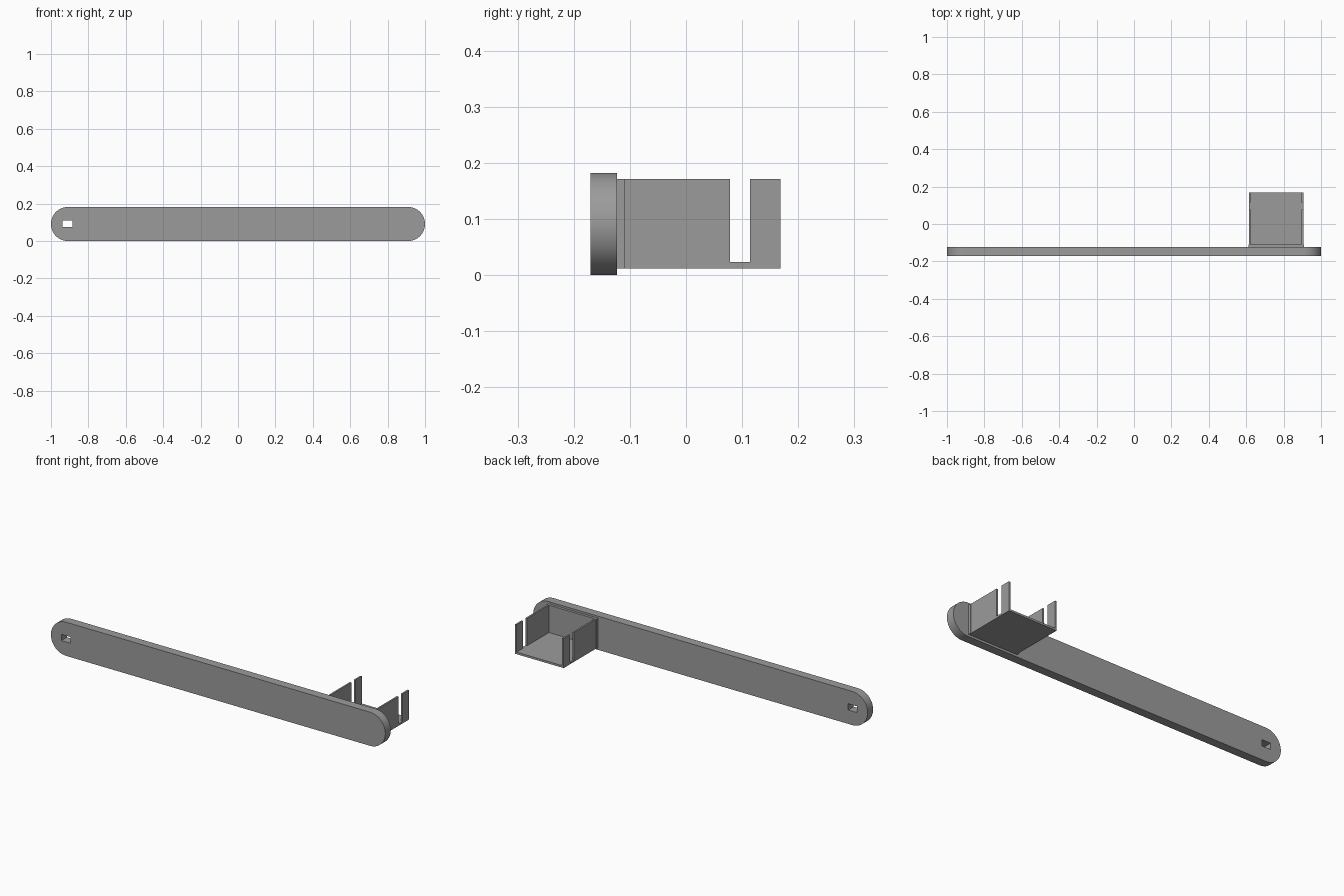
import bpy, bmesh, math
from mathutils import Vector

if "Cube" in bpy.data.objects:
    bpy.data.objects.remove(bpy.data.objects["Cube"])

grey = bpy.data.materials.new("plain grey")
grey.diffuse_color = (0.33, 0.33, 0.33, 1)
grey.use_nodes = True
grey.node_tree.nodes["Principled BSDF"].inputs["Base Color"].default_value = grey.diffuse_color


def prism(name, profile, offset):
    """Extrude a closed outline of 3D points along offset."""
    bm = bmesh.new()
    face = bm.faces.new([bm.verts.new(p) for p in profile])
    ext = bmesh.ops.extrude_face_region(bm, geom=[face])
    verts = [v for v in ext["geom"] if isinstance(v, bmesh.types.BMVert)]
    bmesh.ops.translate(bm, verts=verts, vec=Vector(offset))
    bmesh.ops.recalc_face_normals(bm, faces=bm.faces[:])
    mesh = bpy.data.meshes.new(name)
    bm.to_mesh(mesh)
    bm.free()
    mesh.materials.append(grey)
    obj = bpy.data.objects.new(name, mesh)
    bpy.context.collection.objects.link(obj)
    return obj


def box(name, x0, x1, y0, y1, z0, z1):
    outline = [(x0, y0, z0), (x1, y0, z0), (x1, y0, z1), (x0, y0, z1)]
    return prism(name, outline, (0, y1 - y0, 0))


# Long flat arm with rounded ends
FRONT, BACK, R = -0.17, -0.123, 0.091
outline = []
for side, start in ((1, -90), (-1, 90)):
    for i in range(33):
        a = math.radians(start + 180 * i / 32)
        outline.append((side * (1 - R) + R * math.cos(a), FRONT, R + R * math.sin(a)))
arm = prism("arm", outline, (0, BACK - FRONT, 0))

# Rectangular hole through the left end
cutter = box("hole_cutter", -0.938, -0.884, FRONT - 0.1, BACK + 0.1, 0.075, 0.109)
cutter.hide_render = True
cut = arm.modifiers.new("hole", "BOOLEAN")
cut.operation, cut.solver, cut.object = "DIFFERENCE", "EXACT", cutter
bpy.context.view_layer.objects.active = arm
arm.select_set(True)
cutter.select_set(False)
bpy.ops.object.modifier_apply(modifier="hole")
bpy.data.objects.remove(cutter)
bpy.ops.object.shade_smooth_by_angle(angle=math.radians(30))

# Open tray: mounting plate, floor and two slotted side walls
X0, X1, T = 0.614, 0.905, 0.009
Y0, Y1 = -0.109, 0.168
Z0, ZF, Z1 = 0.012, 0.023, 0.171
box("mounting_plate", X0 - 0.003, X1 + 0.003, BACK, Y0, Z0, Z1)
box("tray_floor", X0 + T, X1 - T, Y0, Y1, Z0, ZF)
wall = [(Y0, Z0), (Y1, Z0), (Y1, Z1), (0.114, Z1),
        (0.114, ZF), (0.078, ZF), (0.078, Z1), (Y0, Z1)]
for name, x in (("left_wall", X0), ("right_wall", X1 - T)):
    prism(name, [(x, y, z) for y, z in wall], (T, 0, 0))
